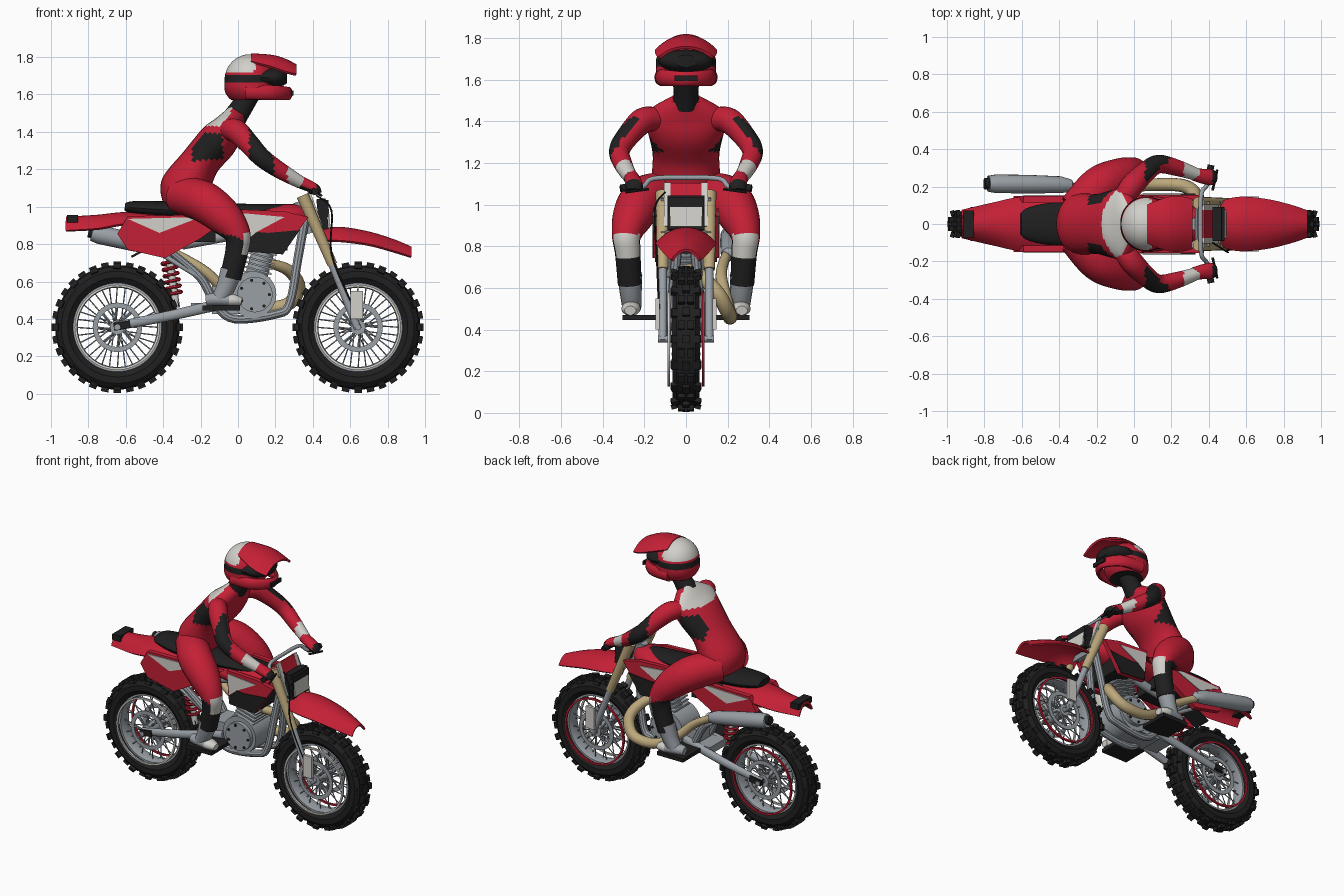
import bpy, bmesh, math
from mathutils import Vector, Matrix

if "Cube" in bpy.data.objects:
    bpy.data.objects.remove(bpy.data.objects["Cube"])

COLORS = [("red", (.55, .014, .036)), ("black", (.014, .014, .014)), ("metal_grey", (.32, .35, .38)),
          ("off_white", (.64, .63, .59)), ("gold", (.50, .39, .20))]
MATS = []
for n, c in COLORS:
    m = bpy.data.materials.new(n)
    m.diffuse_color = (*c, 1)
    m.use_nodes = True
    m.node_tree.nodes["Principled BSDF"].inputs["Base Color"].default_value = m.diffuse_color
    MATS.append(m)
RED, BLACK, GREY, WHITE, GOLD = range(5)
Y = Vector((0, 1, 0))


def make(name, bm, color, mirror=False, solid=0):
    """Finish a mesh; color is an index or a rule(center, normal)."""
    bmesh.ops.recalc_face_normals(bm, faces=bm.faces)
    for f in bm.faces:
        f.material_index = color(f.calc_center_median(), f.normal) if callable(color) else color
        f.smooth = True
    for e in bm.edges:
        e.smooth = len(e.link_faces) == 2 and e.calc_face_angle(0) < .6
    me = bpy.data.meshes.new(name)
    bm.to_mesh(me)
    bm.free()
    for m in MATS:
        me.materials.append(m)
    ob = bpy.data.objects.new(name, me)
    bpy.context.collection.objects.link(ob)
    if solid:
        s = ob.modifiers.new("thickness", "SOLIDIFY")
        s.thickness, s.offset = solid, 0
    if mirror:
        ob.modifiers.new("mirror", "MIRROR").use_axis = (False, True, False)
    return ob


def skin(bm, rings, caps=True, closed=False):
    vs = [[bm.verts.new(p) for p in r] for r in rings]
    n = len(vs[0])
    for a, b in zip(vs, vs[1:] + (vs[:1] if closed else [])):
        for i in range(n):
            bm.faces.new((a[i], a[(i + 1) % n], b[(i + 1) % n], b[i]))
    if caps and not closed:
        bm.faces.new(vs[0])
        bm.faces.new(vs[-1])


def spline(pts, sub):
    out = []
    for i in range(len(pts) - 1):
        p = [pts[max(0, min(len(pts) - 1, i + k))] for k in (-1, 0, 1, 2)]
        for s in range(sub):
            t = s / sub
            out.append([.5 * (2 * b + (c - a) * t + (2 * a - 5 * b + 4 * c - d) * t * t
                              + (3 * b - a - 3 * c + d) * t ** 3) for a, b, c, d in zip(*p)])
    return out + [list(pts[-1])]


def tube(name, pts, color, mirror=False, sides=14, sub=5, bm=None):
    """Smooth tube through (x, y, z, radius across[, radius deep])."""
    own = bm is None
    bm = bm or bmesh.new()
    q = spline([tuple(p) if len(p) == 5 else (*p, p[3]) for p in pts], sub)
    pos = [Vector(p[:3]) for p in q]
    rings, side = [], None
    for i, p in enumerate(pos):
        t = (pos[min(i + 1, len(pos) - 1)] - pos[max(i - 1, 0)]).normalized()
        if side is None:
            side = Y if abs(t.y) < .9 else Vector((1, 0, 0))
        side = (side - t * t.dot(side)).normalized()
        up = t.cross(side)
        rings.append([p + side * q[i][3] * math.cos(a) + up * q[i][4] * math.sin(a)
                      for a in (2 * math.pi * k / sides for k in range(sides))])
    skin(bm, rings)
    if own:
        return make(name, bm, color, mirror)


def rod(name, a, b, r, color, mirror=False, sides=12, bm=None):
    return tube(name, [(*a, r), (*b, r)], color, mirror, sides, 1, bm)


def lathe(name, prof, c, color, seg=48):
    """Closed (radius, y) profile spun about the y axis at c = (x, z)."""
    bm = bmesh.new()
    skin(bm, [[(c[0] + r * math.cos(a), y, c[1] + r * math.sin(a)) for r, y in prof]
              for a in (2 * math.pi * k / seg for k in range(seg))], closed=True)
    return make(name, bm, color)


def box(name, c, size, color, mirror=False, tilt=0, bm=None):
    own = bm is None
    bm = bm or bmesh.new()
    bmesh.ops.create_cube(bm, size=1, matrix=Matrix.Translation(c) @ Matrix.Rotation(tilt, 4, 'Y')
                          @ Matrix.Diagonal((*size, 1)))
    if own:
        return make(name, bm, color, mirror)


def plate(name, pts, y, thick, color):
    """Side panel: an (x, z) outline from y outward, on both sides."""
    bm = bmesh.new()
    skin(bm, [[(x, yy, z) for x, z in pts] for yy in (y, y + thick)])
    make(name, bm, color, True)


def strip(name, stations, color, thick=.014):
    """Arched sheet from (x, z, half width, side drop)."""
    bm = bmesh.new()
    rows = [[bm.verts.new((x, w * k / 6, z - d * abs(k / 6) ** 2.2)) for k in range(-6, 7)]
            for x, z, w, d in spline(stations, 5)]
    for a, b in zip(rows, rows[1:]):
        for i in range(12):
            bm.faces.new((a[i], a[i + 1], b[i + 1], b[i]))
    make(name, bm, color, solid=thick)


# Wheels
for tag, cx in (("front", .642), ("rear", -.645)):
    c = (cx, .355)
    lathe(tag + "_tire", [(.237, -.045), (.265, -.066), (.30, -.066), (.325, -.045), (.333, 0),
                          (.325, .045), (.30, .066), (.265, .066), (.237, .045)], c, BLACK, 60)
    lathe(tag + "_rim", [(.24, -.045), (.225, -.045), (.212, 0), (.225, .045), (.24, .045)], c, GREY)
    for s, col in ((1, RED), (-1, WHITE)):
        lathe(tag + "_rim_ring", [(.228, .078 * s), (.228, .09 * s), (.216, .09 * s), (.216, .078 * s)], c, col)
        lathe(tag + "_brake_disc", [(.132, .06 * s), (.132, .068 * s), (.105, .068 * s), (.105, .06 * s)], c, GREY, 36)
    hub = bmesh.new()
    rod("", (cx, -.075, .355), (cx, .075, .355), .04, 0, bm=hub)
    rod("", (cx, -.135, .355), (cx, .135, .355), .016, 0, bm=hub)
    knobs = bmesh.new()
    for k in range(32):
        a = math.pi * k / 16
        o = Matrix.Translation((cx, 0, .355)) @ Matrix.Rotation(-a, 4, 'Y')
        for y, r, tilt in (((-.022, .339, 0), (.022, .339, 0)) if k % 2 else
                           ((-.056, .324, -.5), (.056, .324, .5), (0, .339, 0))):
            bmesh.ops.create_cube(knobs, size=1, matrix=o @ Matrix.Translation((r, y, 0))
                                  @ Matrix.Rotation(-tilt * 0.6, 4, 'Z') @ Matrix.Diagonal((.024, .032, .04, 1)))
        s = 1 if k % 2 else -1
        b = a + (.35 if k % 4 < 2 else -.35)
        rod("", (cx + .04 * math.cos(b), .05 * s, .355 + .04 * math.sin(b)),
            (cx + .22 * math.cos(a), .012 * s, .355 + .22 * math.sin(a)), .0035, 0, sides=5, bm=hub)
        if k % 4 == 0:
            for s in (-1, 1):
                rod("", (cx + .03 * math.cos(b), .06 * s, .355 + .03 * math.sin(b)),
                    (cx + .11 * math.cos(a), .063 * s, .355 + .11 * math.sin(a)), .006, 0, sides=6, bm=hub)
    make(tag + "_knobs", knobs, BLACK)
    make(tag + "_hub_and_spokes", hub, GREY)

# Fork, bars and front end
tube("fork_upper", [(.345, .112, 1.06, .034), (.505, .112, .69, .027)], GOLD, True, sub=1)
rod("fork_lower", (.50, .112, .70), (.642, .112, .345), .021, GREY, True)
box("fork_guard", (.635, .137, .475), (.065, .02, .15), WHITE, True)
for x, z in ((.365, 1.03), (.425, .87)):
    box("fork_clamp", (x, 0, z), (.07, .24, .03), GREY, tilt=.4)
rod("steering_stem", (.33, 0, 1.03), (.39, 0, .86), .035, GREY)
tube("handlebar", [(.41, -.31, 1.08, .012), (.39, -.21, 1.085, .012), (.36, -.16, 1.125, .012), (.355, 0, 1.13, .012),
                   (.36, .16, 1.125, .012), (.39, .21, 1.085, .012), (.41, .31, 1.08, .012)], GREY)
rod("grip", (.392, .21, 1.085), (.412, .315, 1.08), .018, BLACK, True)
rod("lever", (.42, .18, 1.075), (.445, .29, 1.06), .007, BLACK, True, 6)
box("number_plate", (.408, 0, 1.0), (.012, .15, .22), RED, tilt=-.35)
box("number_plate_edge", (.408, .09, 1.0), (.014, .03, .22), WHITE, True, tilt=-.35)
box("headlight_housing", (.455, 0, .99), (.06, .175, .09), BLACK)
box("headlight_rim", (.452, 0, .96), (.05, .18, .165), BLACK, tilt=-.1)
box("headlight_lens", (.484, 0, .96), (.008, .155, .13), WHITE, tilt=-.1)
strip("front_fender", [(.42, .875, .1, .06), (.55, .885, .14, .07), (.70, .86, .13, .065),
                       (.83, .82, .1, .06), (.925, .78, .068, .05)], RED)
tube("brake_cable", [(.42, -.1, 1.06, .005), (.5, -.15, .98, .005), (.5, -.14, .75, .005), (.6, -.13, .5, .005)],
     BLACK, sides=6)

# Bodywork
strip("rear_fender", [(-.92, .94, .07, .07), (-.75, .95, .11, .07), (-.6, .965, .14, .06), (-.35, .965, .14, .05)], RED)
box("tail_light", (-.885, 0, .935), (.06, .145, .04), BLACK)
tube("seat", [(-.605, 0, 1.0, .06, .02), (-.56, 0, .995, .09, .035), (-.42, 0, .985, .115, .045),
              (-.15, 0, .975, .11, .045), (.1, 0, .98, .09, .035), (.27, 0, .985, .05, .03)], BLACK, sides=20)
tube("fuel_tank", [(-.1, 0, .92, .11, .06), (.1, 0, .92, .13, .075), (.28, 0, .94, .11, .075),
                   (.36, 0, .96, .06, .05)], RED, sides=20)
box("airbox", (-.33, 0, .87), (.42, .22, .12), BLACK)
box("radiators", (.2, 0, .85), (.13, .24, .17), BLACK)
plate("rear_side_panel", [(-.59, .95), (-.645, .855), (-.59, .77), (-.39, .725), (-.2, .83), (-.02, .96)], .115, .035, RED)
plate("rear_panel_patch", [(-.59, .935), (-.42, .86), (-.2, .945)], .15, .006, WHITE)
plate("tank_shroud", [(.02, .985), (.04, .76), (.24, .745), (.375, .945), (.25, .975)], .125, .03, RED)
plate("shroud_patch", [(.03, .965), (.045, .82), (.1, .865), (.25, .945)], .155, .006, WHITE)
plate("shroud_dark_patch", [(.045, .82), (.05, .76), (.24, .745), (.33, .875), (.16, .86), (.1, .865)], .156, .006, BLACK)

# Frame and swingarm
tube("frame_cradle", [(.36, .03, .95, .027), (.32, .05, .72, .025), (.275, .07, .48, .024), (.2, .075, .425, .024),
                      (-.02, .075, .4, .024), (-.12, .08, .48, .024), (-.2, .08, .62, .024), (-.36, .09, .76, .02)],
     GREY, True, sides=10)
rod("frame_spine", (.35, 0, .92), (-.3, 0, .8), .03, GREY)
rod("subframe", (-.2, .09, .62), (-.58, .09, .85), .013, GREY, True)
tube("swingarm", [(-.05, .085, .49, .022, .03), (-.35, .1, .42, .022, .028), (-.66, .105, .36, .018, .024)], GREY, True, sub=3)
box("axle_block", (-.62, .115, .365), (.09, .03, .04), BLACK, True, tilt=-.15)
box("swingarm_bridge", (-.2, 0, .46), (.1, .19, .05), GREY)
rod("shock_body", (-.375, 0, .78), (-.33, 0, .46), .02, WHITE)
spring = [(-.372 + .035 * k / 36, .04 * math.cos(k * 1.047), .72 - .2 * k / 36, .009) for k in range(37)]
tube("shock_spring", [(x + .04 * math.sin(k * 1.047), y, z, r) for k, (x, y, z, r) in enumerate(spring)],
     RED, sides=6, sub=2)
box("mud_flap", (-.5, 0, .77), (.16, .12, .012), BLACK, tilt=-.5)

# Engine and exhaust
rod("crankcase", (.08, -.1, .53), (.08, .1, .53), .125, GREY, sides=28)
box("gearbox", (-.04, 0, .5), (.2, .17, .15), GREY)
rod("engine_cover", (.09, .1, .53), (.09, .13, .53), .095, GREY, True, 28)
bolts = bmesh.new()
for k in range(7):
    a = k * 2 * math.pi / 7
    p = (.09 + .078 * math.cos(a), .53 + .078 * math.sin(a))
    rod("", (p[0], .128, p[1]), (p[0], .136, p[1]), .009, 0, sides=8, bm=bolts)
make("cover_bolts", bolts, BLACK, True)
fins = bmesh.new()
rod("", (.09, 0, .6), (.14, 0, .78), .06, 0, bm=fins)
for k in range(6):
    box("", (.1 + k * .007, 0, .635 + k * .025), (.15, .16, .01), 0, tilt=.27, bm=fins)
make("cylinder_fins", fins, GREY)
tube("exhaust_pipe", [(.16, 0, .70, .025), (.27, .07, .66, .032), (.325, .155, .57, .036), (.26, .205, .475, .036),
                      (.1, .21, .465, .034), (-.05, .195, .54, .03), (-.17, .17, .65, .028), (-.28, .18, .72, .025),
                      (-.37, .2, .765, .025)], GOLD)
tube("silencer", [(-.34, .2, .755, .025), (-.39, .21, .775, .045), (-.74, .215, .85, .05), (-.775, .215, .86, .035)],
     GREY, sub=2, sides=18)
rod("silencer_tip", (-.77, .215, .86), (-.8, .215, .866), .03, BLACK)
box("footpeg", (-.09, .2, .458), (.2, .21, .025), BLACK, True)


# Rider body
def suit(c, n):
    if n.x < -.1 and c.z > 1.43:
        return WHITE
    return BLACK if abs(c.y) > .11 and 1.25 < c.z < 1.39 and -.24 < c.x < -.08 else RED


tube("torso", [(-.33, 0, 1.0, .13, .08), (-.29, 0, 1.09, .165, .13), (-.2, 0, 1.24, .16, .105), (-.1, 0, 1.36, .185, .105),
               (-.045, 0, 1.44, .19, .075), (.0, 0, 1.51, .075, .05)], suit, sides=28, sub=8)
tube("neck", [(-.015, 0, 1.48, .065), (.03, 0, 1.55, .06), (.06, 0, 1.62, .07)], BLACK)


def sleeve(c, n):
    if c.x > .265:
        return WHITE
    return BLACK if .06 < c.x < .19 and n.y > -.1 else RED


tube("arm", [(-.06, .13, 1.41, .055), (-.01, .205, 1.405, .062), (.06, .275, 1.335, .055), (.13, .32, 1.26, .05),
             (.23, .3, 1.19, .044), (.335, .265, 1.13, .034)], sleeve, True, 20, 7)
tube("glove", [(.32, .265, 1.137, .034), (.37, .255, 1.115, .04, .032), (.415, .25, 1.095, .042, .026),
               (.43, .25, 1.07, .035, .018)], lambda c, n: BLACK if n.z < -.4 or c.x > .42 else RED, True)


def trousers(c, n):
    if n.x > .45 and .745 < c.z < .86:
        return WHITE
    return BLACK if c.z < .84 - .25 * (c.x + .02) else RED


tube("leg", [(-.31, .07, 1.06, .1), (-.19, .195, 1.03, .11), (-.075, .255, .945, .098), (-.005, .285, .855, .072),
             (-.005, .28, .77, .062), (-.04, .27, .62, .058)], trousers, True, 22, 8)
tube("boot", [(-.035, .27, .66, .06), (-.065, .265, .57, .052), (-.1, .26, .5, .045)], GREY, True)
tube("boot_foot", [(-.17, .255, .5, .03), (-.12, .26, .505, .042, .036), (-.03, .265, .5, .046, .034),
                   (.02, .268, .492, .028, .022)], lambda c, n: WHITE if c.x > -.05 else GREY, True)

# Helmet
bm = bmesh.new()
bmesh.ops.create_uvsphere(bm, u_segments=48, v_segments=32, radius=1,
                          matrix=Matrix.Translation((.065, 0, 1.677)) @ Matrix.Diagonal((.137, .145, .138, 1)))
for v in bm.verts:
    if v.co.z < 1.677:  # straighter lower sides, flat rim
        s = min(1.35, 1 + (1.677 - v.co.z) * 1.6)
        v.co.x, v.co.y = .065 + (v.co.x - .065) * s, v.co.y * s
        v.co.x = max(v.co.x, -.072)
        v.co.y = max(-.143, min(.143, v.co.y))
    v.co.z = max(v.co.z, 1.57)


def shell(c, n):
    if c.z < 1.572:
        return BLACK
    if 1.668 < c.z < 1.7:
        return BLACK
    return WHITE if c.z > 1.715 and c.x < .09 else RED


make("helmet", bm, shell)
tube("chin_guard", [(.04, -.122, 1.612, .03, .04), (.19, -.105, 1.61, .025, .04), (.272, 0, 1.605, .02, .035),
                    (.19, .105, 1.61, .025, .04), (.04, .122, 1.612, .03, .04)], RED)
box("chin_vent", (.29, 0, 1.607), (.012, .11, .026), BLACK)
tube("goggles", [(.12, 0, 1.69, .134, .055), (.19, 0, 1.69, .128, .055), (.235, 0, 1.69, .1, .045), (.262, 0, 1.69, .05, .03)],
     BLACK, sides=24)
strip("visor", [(.07, 1.813, .1, .04), (.18, 1.805, .14, .06), (.25, 1.785, .143, .065), (.31, 1.755, .13, .05)], RED)
